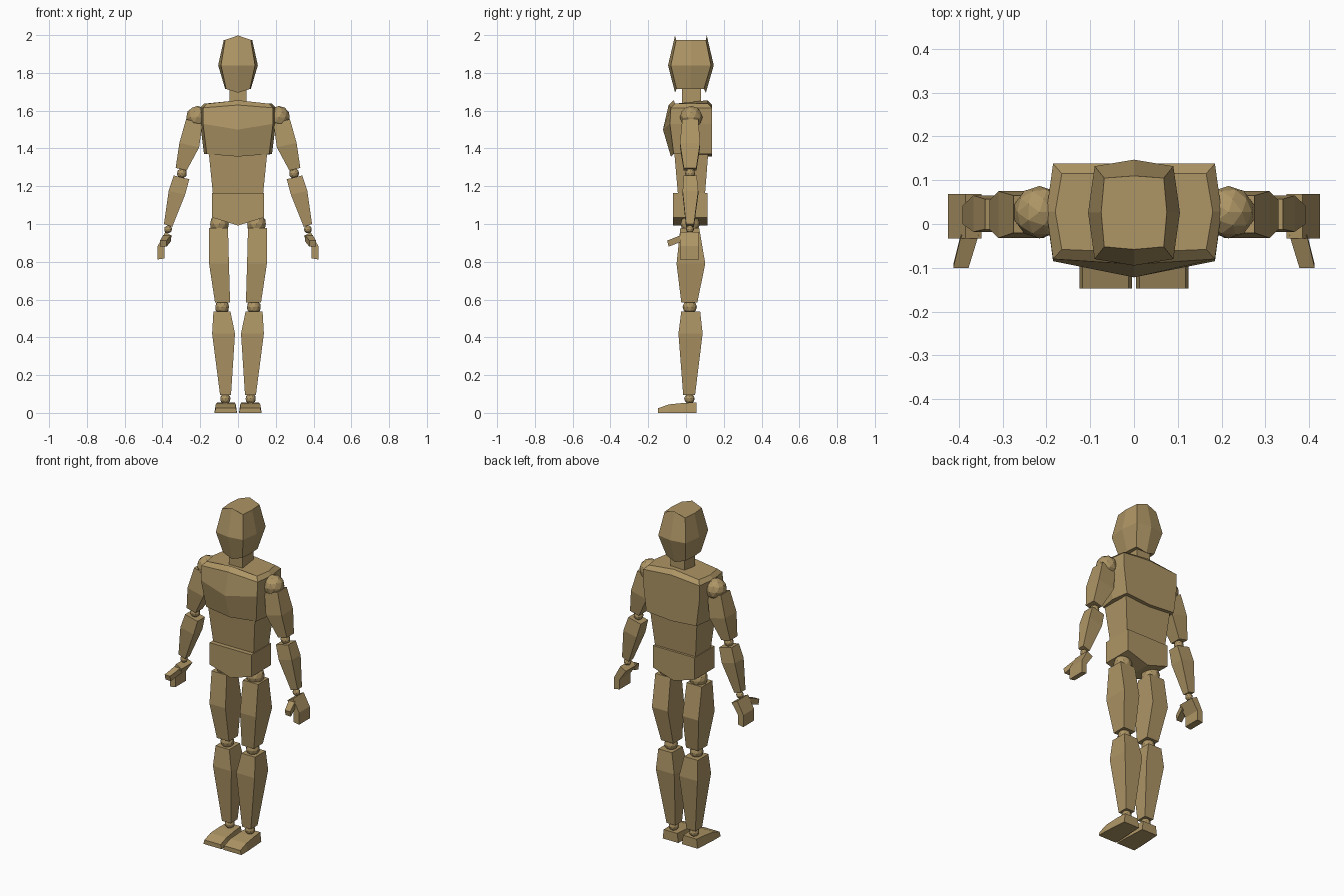
import bpy, bmesh

if "Cube" in bpy.data.objects:
    bpy.data.objects.remove(bpy.data.objects["Cube"])

wood = bpy.data.materials.new("wood")
wood.diffuse_color = (0.42, 0.30, 0.13, 1)
wood.use_nodes = True
wood.node_tree.nodes["Principled BSDF"].inputs["Base Color"].default_value = wood.diffuse_color


def finish(bm, name):
    bmesh.ops.recalc_face_normals(bm, faces=bm.faces)
    me = bpy.data.meshes.new(name)
    bm.to_mesh(me)
    bm.free()
    me.materials.append(wood)
    ob = bpy.data.objects.new(name, me)
    bpy.context.collection.objects.link(ob)
    return ob


def loft(name, rings):
    """Skin a stack of equal-sized point rings and cap both ends."""
    bm = bmesh.new()
    vs = [[bm.verts.new(p) for p in r] for r in rings]
    n = len(vs[0])
    for a, b in zip(vs, vs[1:]):
        for i in range(n):
            j = (i + 1) % n
            bm.faces.new((a[i], a[j], b[j], b[i]))
    bm.faces.new(vs[0])
    bm.faces.new(vs[-1])
    return finish(bm, name)


def rect(x0, x1, y0, y1, z0, z1=None):
    """Rectangular ring; z may differ between the x0 and x1 sides."""
    z1 = z0 if z1 is None else z1
    return [(x0, y0, z0), (x1, y0, z1), (x1, y1, z1), (x0, y1, z0)]


def octo(cx, sx, yf, yfc, yb, ybc, z, zc):
    """Eight-point ring with separate corner and centre-line positions."""
    ym = (yf + yb) / 2
    return [(0, yfc, zc), (cx, yf, z), (sx, ym, z), (cx, yb, z),
            (0, ybc, zc), (-cx, yb, z), (-sx, ym, z), (-cx, yf, z)]


def side_loft(name, s, rings):
    return loft(name, [[(s * x, y, z) for x, y, z in r] for r in rings])


def ball(name, x, y, z, r, sub=2):
    bm = bmesh.new()
    bmesh.ops.create_icosphere(bm, subdivisions=sub, radius=r)
    bmesh.ops.translate(bm, verts=bm.verts, vec=(x, y, z))
    return finish(bm, name)


# head and neck
loft("head", [octo(.063, .068, -.05, -.058, .095, .105, 1.715, 1.695),
              octo(.09, .105, -.08, -.095, .132, .147, 1.84, 1.84),
              octo(.068, .075, -.052, -.058, .105, .11, 1.975, 1.998)])
loft("neck", [rect(-.045, .045, -.02, .08, 1.6), rect(-.045, .045, -.02, .08, 1.74)])

# torso
loft("chest", [octo(.165, .18, -.065, -.08, .138, .138, 1.37, 1.357),
               octo(.185, .2, -.085, -.122, .138, .138, 1.53, 1.5),
               octo(.185, .2, -.08, -.092, .138, .138, 1.615, 1.63),
               octo(.165, .18, -.058, -.065, .115, .115, 1.637, 1.655)])
loft("waist", [rect(-.132, .132, -.042, .1, 1.15), rect(-.155, .155, -.062, .118, 1.38)])
pelvis_section = [(-.138, 1.165), (-.138, 1.035), (0, .992), (.138, 1.035), (.138, 1.165)]
loft("pelvis", [[(x, y, z) for x, z in pelvis_section] for y in (-.07, .115)])

for s, side in ((1, "left"), (-1, "right")):
    # leg
    ball(side + "_hip_joint", s * .098, .022, 1.0, .052)
    side_loft(side + "_thigh", s, [rect(.042, .122, -.025, .06, .585),
                                   rect(.048, .153, -.05, .102, .79),
                                   rect(.053, .153, -.03, .07, .978)])
    ball(side + "_knee_joint", s * .084, .02, .56, .038)
    side_loft(side + "_shin", s, [rect(.037, .095, -.015, .048, .095),
                                  rect(.016, .137, -.04, .088, .42),
                                  rect(.04, .13, -.025, .075, .537)])
    ball(side + "_ankle_joint", s * .067, .018, .075, .028)
    # foot, skinned from heel to toe
    side_loft(side + "_foot", s, [
        [(a, y, 0), (b, y, 0), (b - .007, y, h), (a + .007, y, h)]
        for y, a, b, h in ((.055, .012, .115, .055), (-.01, .009, .12, .053),
                           (-.09, .005, .125, .045), (-.147, .005, .125, .025))])
    # arm
    ball(side + "_shoulder_joint", s * .216, .027, 1.565, .06)
    side_loft(side + "_upper_arm", s, [rect(.272, .33, -.012, .055, 1.283, 1.297),
                                       rect(.206, .31, -.032, .075, 1.405, 1.43),
                                       rect(.188, .275, -.02, .065, 1.53, 1.555)])
    ball(side + "_elbow_joint", s * .297, .022, 1.268, .027)
    side_loft(side + "_forearm", s, [rect(.348, .392, 0, .042, .985, 1.0),
                                     rect(.28, .367, -.018, .065, 1.155, 1.175),
                                     rect(.258, .34, -.012, .057, 1.237, 1.257)])
    ball(side + "_wrist_joint", s * .37, .021, .972, .021)
    # hand and thumb
    side_loft(side + "_palm", s, [rect(.39, .425, -.033, .068, .818, .812),
                                  rect(.39, .425, -.033, .068, .875, .883),
                                  rect(.348, .385, -.033, .068, .937, .957)])
    side_loft(side + "_thumb", s, [
        [(.355, -.02, .908), (.395, -.02, .908), (.395, -.025, .942), (.355, -.025, .942)],
        [(.378, -.092, .88), (.413, -.092, .88), (.413, -.1, .912), (.378, -.1, .912)]])
